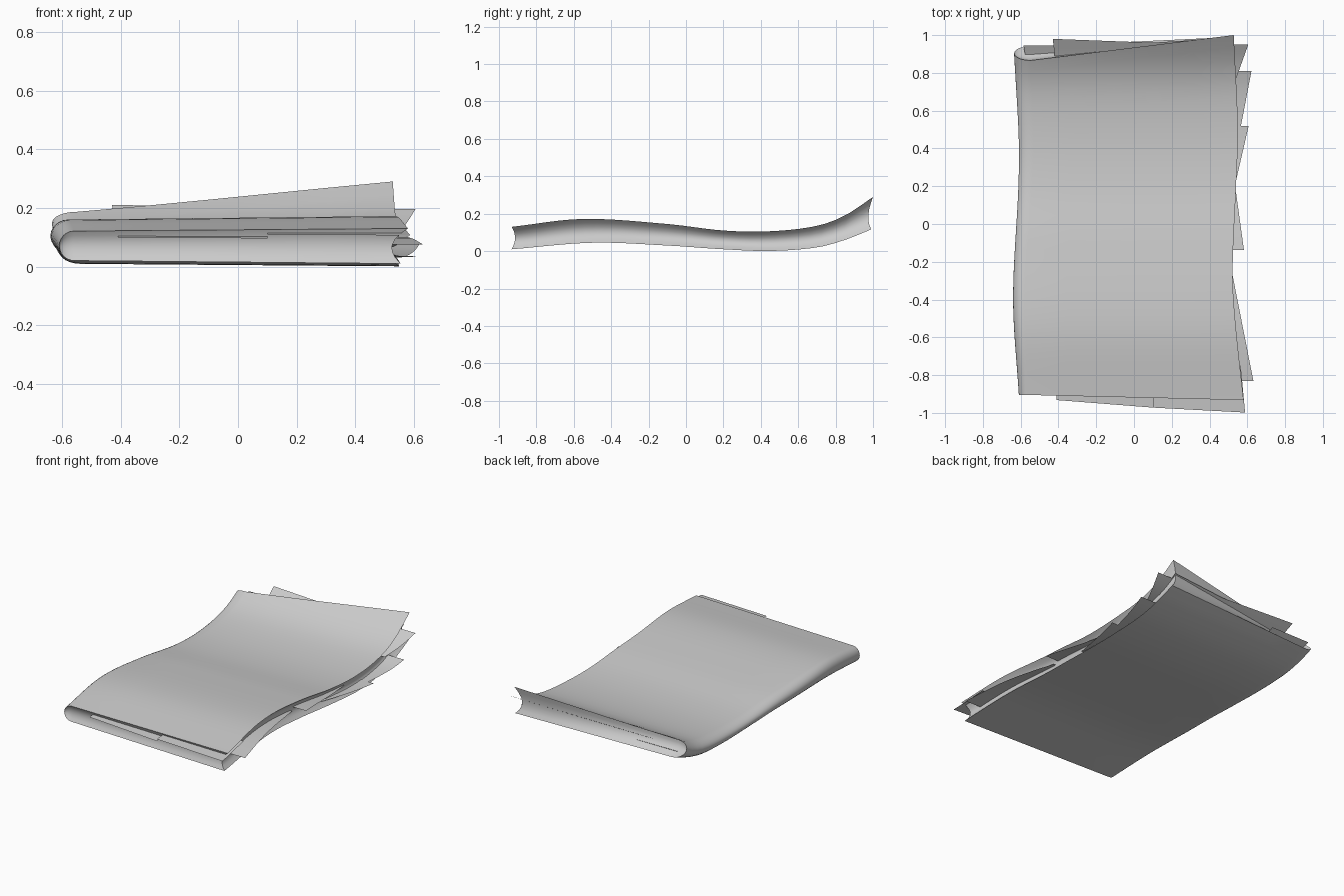
import bpy, bmesh, math

if "Cube" in bpy.data.objects:
    bpy.data.objects.remove(bpy.data.objects["Cube"])

def curve(pts):
    """Smooth interpolation through (y, value) pairs."""
    def f(y):
        n = len(pts)
        i = 0
        while i < n - 2 and y > pts[i + 1][0]:
            i += 1
        def slope(k):
            a, b = pts[max(k - 1, 0)], pts[min(k + 1, n - 1)]
            return (b[1] - a[1]) / (b[0] - a[0])
        (y0, v0), (y1, v1) = pts[i], pts[i + 1]
        w = y1 - y0
        t = (y - y0) / w
        if t < 0: return v0 + slope(0) * (y - y0)
        if t > 1: return v1 + slope(n - 1) * (y - y1)
        return ((2*t**3 - 3*t*t + 1) * v0 + (t**3 - 2*t*t + t) * w * slope(i)
                + (3*t*t - 2*t**3) * v1 + (t**3 - t*t) * w * slope(i + 1))
    return f

def lerp(a, b, t):
    return a + (b - a) * t

# wave of the lower and upper covers, and the left and right outlines
low = curve([(-.93, .01), (-.5, .045), (-.1, .03), (.2, .01), (.45, .001), (.7, .02), (.85, .06), (1, .12)])
high = curve([(-.93, .13), (-.55, .172), (-.1, .145), (.2, .11), (.45, .106), (.7, .135), (.85, .19), (1, .29)])
left = curve([(-.9, -.61), (-.4, -.64), (.2, -.612), (.45, -.61), (.87, -.633)])
right = curve([(-.93, .58), (-.5, .535), (-.25, .522), (.2, .54), (.5, .55), (1, .528)])

def finish(bm, name):
    bmesh.ops.remove_doubles(bm, verts=bm.verts[:], dist=1e-5)
    bmesh.ops.recalc_face_normals(bm, faces=bm.faces[:])
    me = bpy.data.meshes.new(name)
    bm.to_mesh(me)
    bm.free()
    ob = bpy.data.objects.new(name, me)
    bpy.context.collection.objects.link(ob)
    bpy.context.view_layer.objects.active = ob
    bpy.ops.object.select_all(action='DESELECT')
    ob.select_set(True)
    bpy.ops.object.shade_smooth_by_angle(angle=math.radians(35))

def grid(bm, f, nu, nv):
    vs = [[bm.verts.new(f(i, j)) for j in range(nv + 1)] for i in range(nu + 1)]
    for i in range(nu):
        for j in range(nv):
            bm.faces.new((vs[i][j], vs[i+1][j], vs[i+1][j+1], vs[i][j+1]))

# folded bundle: rounded spine on the left, hollowed fore edge and ends
ARC, FLAT, ROWS, LEN = 6, 5, 6, 30
COLS = ARC + FLAT

def point(c, r, k):
    t, v = r / ROWS, k / LEN
    s = max(0, (c - ARC) / FLAT)
    b = min(c / ARC, 1) * math.pi / 2
    h = .5 + (t - .5) * math.sin(b)
    hollow = (1 - (2 * t - 1) ** 2) * math.sin(b)
    front = lerp(-.905, -.932, s) + .018 * hollow
    back = lerp(lerp(.94, .99, s), lerp(.866, 1.0, s), h) - .02 * hollow
    y = lerp(front, back, v)
    d = lerp(.05, .085, v)
    x0 = left(y)
    x1 = right(y) - .04 * hollow - .025 * (1 - t) * (1 - v) ** 4
    x = x0 + d * (1 - math.cos(b)) if c <= ARC else lerp(x0 + d, x1, s)
    zl, zh = low(y) + .008 * (1 - s), high(y) - .012 * (1 - s)
    return x, y, lerp(zl, zh, h)

bm = bmesh.new()
for r in (0, ROWS):
    grid(bm, lambda i, j: point(i, r, j), COLS, LEN)
for k in (0, LEN):
    grid(bm, lambda i, j: point(i, j, k), COLS, ROWS)
grid(bm, lambda i, j: point(COLS, i, j), ROWS, LEN)
finish(bm, "folded_bundle")

# loose inner sheets whose corners stick out; corners run around the sheet
def sheet(name, corners, level):
    a, b, c, d = corners
    n = 10
    def f(i, j):
        u, v = i / n, j / n
        x, y = (lerp(lerp(a[k], b[k], u), lerp(d[k], c[k], u), v) for k in (0, 1))
        return x, y, lerp(low(y), high(y), level)
    bm = bmesh.new()
    grid(bm, f, n, n)
    finish(bm, name)

sheets = [
    ([(.2, .95), (.605, .95), (.53, .74), (.2, .74)], .62),
    ([(.2, .81), (.622, .81), (.52, .28), (.2, .28)], .28),
    ([(.2, .52), (.607, .52), (.515, .12), (.2, .12)], .3),
    ([(.2, -.137), (.582, -.137), (.515, .35), (.2, .35)], .6),
    ([(.2, -.83), (.632, -.83), (.5, -.16), (.2, -.16)], .45),
    ([(.1, -.972), (.588, -.998), (.565, -.75), (.1, -.75)], .86),
    ([(-.41, -.932), (.1, -.972), (.1, -.75), (-.41, -.75)], .75),
    ([(-.43, .98), (.1, .96), (.1, .8), (-.41, .8)], .6),
    ([(.1, .96), (.5, .985), (.5, .8), (.1, .8)], .6),
    ([(-.585, .945), (-.3, .945), (-.3, .8), (-.56, .8)], .35),
]
for i, (corners, level) in enumerate(sheets):
    sheet(f"loose_sheet_{i + 1}", corners, level)
